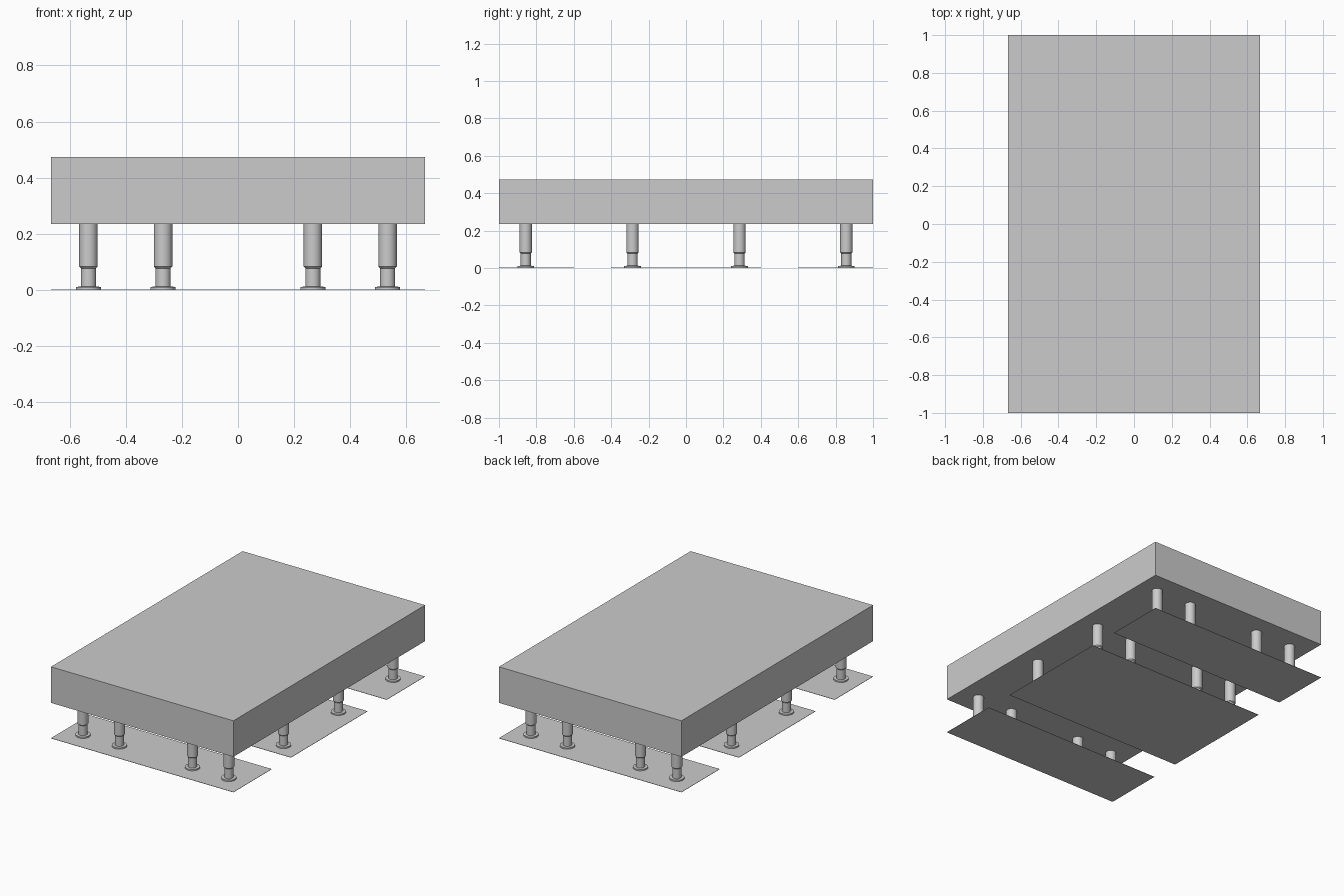
import bpy, bmesh
from math import radians, cos, sin, tau

cube = bpy.data.objects.get("Cube")
if cube:
    bpy.data.objects.remove(cube, do_unlink=True)

grey = bpy.data.materials.new("plain grey")
grey.use_nodes = True
colour = (0.6, 0.6, 0.6, 1)
grey.diffuse_color = colour
grey.node_tree.nodes["Principled BSDF"].inputs["Base Color"].default_value = colour


def add_object(name, bm):
    bmesh.ops.recalc_face_normals(bm, faces=bm.faces)
    mesh = bpy.data.meshes.new(name)
    bm.to_mesh(mesh)
    bm.free()
    mesh.materials.append(grey)
    obj = bpy.data.objects.new(name, mesh)
    bpy.context.collection.objects.link(obj)
    return obj


def box(name, y0, y1, z0, z1):
    bm = bmesh.new()
    bmesh.ops.create_cube(bm, size=1)
    bmesh.ops.scale(bm, verts=bm.verts, vec=(WIDTH, y1 - y0, z1 - z0))
    bmesh.ops.translate(bm, verts=bm.verts, vec=(0, (y0 + y1) / 2, (z0 + z1) / 2))
    return add_object(name, bm)


def lathe(name, profile, sides=32):
    bm = bmesh.new()
    rings = [[bm.verts.new((r * cos(tau * i / sides), r * sin(tau * i / sides), z))
              for i in range(sides)] for r, z in profile]
    for low, high in zip(rings, rings[1:]):
        for i in range(sides):
            j = (i + 1) % sides
            bm.faces.new((low[i], low[j], high[j], high[i]))
    bm.faces.new(rings[0])
    bm.faces.new(rings[-1])
    return add_object(name, bm)


WIDTH = 1.333
DECK_BOTTOM, DECK_TOP = 0.235, 0.473
SHEET = 0.002

# Raised slab and the three thin floor sheets
box("deck_slab", -1, 1, DECK_BOTTOM, DECK_TOP)
box("front_floor_sheet", -1, -0.6, 0, SHEET)
box("middle_floor_sheet", -0.4, 0.4, 0, SHEET)
box("back_floor_sheet", 0.6, 1, 0, SHEET)

# Stepped round pedestal: flange, narrow stem, wider sleeve
pedestal = lathe("pedestal", [(0.045, SHEET), (0.045, 0.011), (0.027, 0.012),
                              (0.027, 0.077), (0.033, 0.083), (0.033, DECK_BOTTOM)])
bpy.context.view_layer.objects.active = pedestal
pedestal.select_set(True)
bpy.ops.object.shade_smooth_by_angle(angle=radians(30))
pedestal.select_set(False)

# Four by four grid of pedestals sharing one mesh
for row, y in enumerate((-0.857, -0.286, 0.286, 0.857)):
    for column, x in enumerate((-0.533, -0.267, 0.267, 0.533)):
        leg = pedestal
        if row or column:
            leg = pedestal.copy()
            bpy.context.collection.objects.link(leg)
        leg.name = f"pedestal_row{row + 1}_column{column + 1}"
        leg.location = (x, y, 0)
